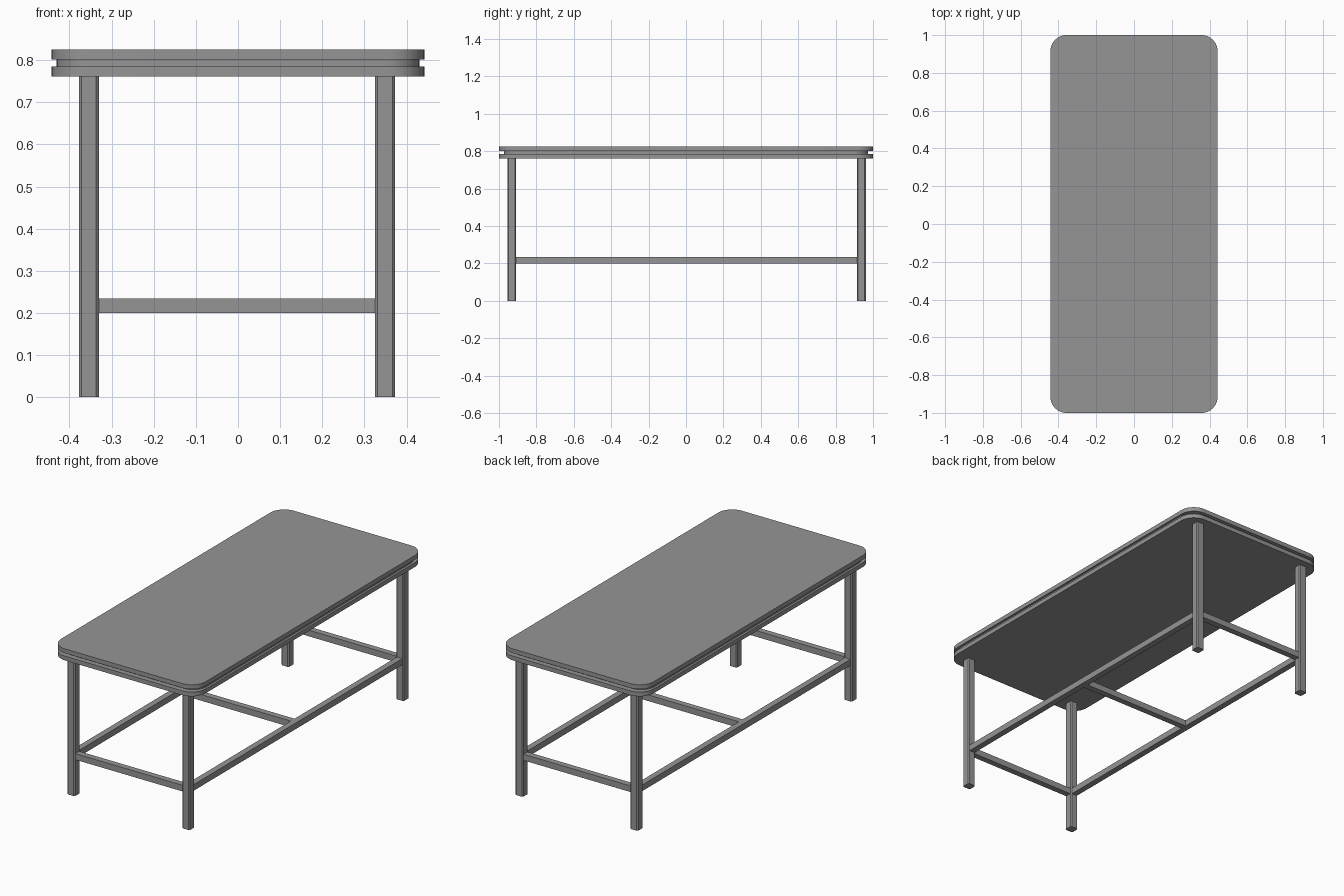
import bpy, bmesh
from math import pi, sin, cos

cube = bpy.data.objects.get("Cube")
if cube:
    bpy.data.objects.remove(cube, do_unlink=True)

grey = bpy.data.materials.new("neutral_grey")
grey.use_nodes = True
COLOR = (0.3, 0.3, 0.3, 1)
grey.diffuse_color = COLOR
grey.node_tree.nodes["Principled BSDF"].inputs["Base Color"].default_value = COLOR


def prism(name, hx, hy, z0, z1, radius, steps, center=(0, 0)):
    """Upright block with rounded (or chamfered) vertical corners."""
    bm = bmesh.new()
    ring = []
    corners = [(1, 1), (-1, 1), (-1, -1), (1, -1)]
    for i, (sx, sy) in enumerate(corners):
        for k in range(steps + 1):
            a = (i + k / steps) * pi / 2
            x = sx * (hx - radius) + radius * cos(a)
            y = sy * (hy - radius) + radius * sin(a)
            ring.append(bm.verts.new((center[0] + x, center[1] + y, z0)))
    base = bm.faces.new(ring)
    top = bmesh.ops.extrude_face_region(bm, geom=[base])["geom"]
    bmesh.ops.translate(bm, vec=(0, 0, z1 - z0),
                        verts=[v for v in top if isinstance(v, bmesh.types.BMVert)])
    bmesh.ops.recalc_face_normals(bm, faces=bm.faces)
    return finish(name, bm)


def bar(name, x0, x1, y0, y1):
    """Square stretcher at the common rail height."""
    bm = bmesh.new()
    bmesh.ops.create_cube(bm, size=1)
    for v in bm.verts:
        v.co = (x1 if v.co.x > 0 else x0, y1 if v.co.y > 0 else y0,
                RAIL_TOP if v.co.z > 0 else RAIL_BOTTOM)
    return finish(name, bm)


def finish(name, bm):
    mesh = bpy.data.meshes.new(name)
    bm.to_mesh(mesh)
    bm.free()
    mesh.materials.append(grey)
    obj = bpy.data.objects.new(name, mesh)
    bpy.context.collection.objects.link(obj)
    return obj


def smooth(obj):
    bpy.ops.object.select_all(action="DESELECT")
    obj.select_set(True)
    bpy.context.view_layer.objects.active = obj
    bpy.ops.object.shade_smooth_by_angle()


# Layered table top: two slabs with a recessed core between them
HX, HY, R, INSET = 0.4425, 1.0, 0.085, 0.973
smooth(prism("lower_slab", HX, HY, 0.761, 0.785, R, 10))
smooth(prism("recessed_core", HX * INSET, HY * INSET, 0.785, 0.801, R * INSET, 10))
smooth(prism("upper_slab", HX, HY, 0.801, 0.825, R, 10))

# Four legs with slim chamfered corners
LEG, CX, CY = 0.0235, -0.0025, 0.003
LX, LY = 0.3515, 0.935
for end, sy in (("front", -1), ("back", 1)):
    for side, sx in (("left", 1), ("right", -1)):
        prism(f"{end}_{side}_leg", LEG, LEG, 0, 0.761, 0.006, 1,
              (CX + sx * LX, CY + sy * LY))

# Stretchers between the legs, plus a middle cross bar
RAIL_BOTTOM, RAIL_TOP, W = 0.2, 0.234, 0.017
for name, sy in (("front", -1), ("back", 1)):
    y = CY + sy * LY
    bar(f"{name}_stretcher", CX - LX + LEG, CX + LX - LEG, y - W, y + W)
for name, sx in (("left", 1), ("right", -1)):
    x = CX + sx * LX
    bar(f"{name}_stretcher", x - W, x + W, CY - LY + LEG, CY + LY - LEG)
bar("middle_stretcher", CX - LX + W, CX + LX - W, CY - W, CY + W)
